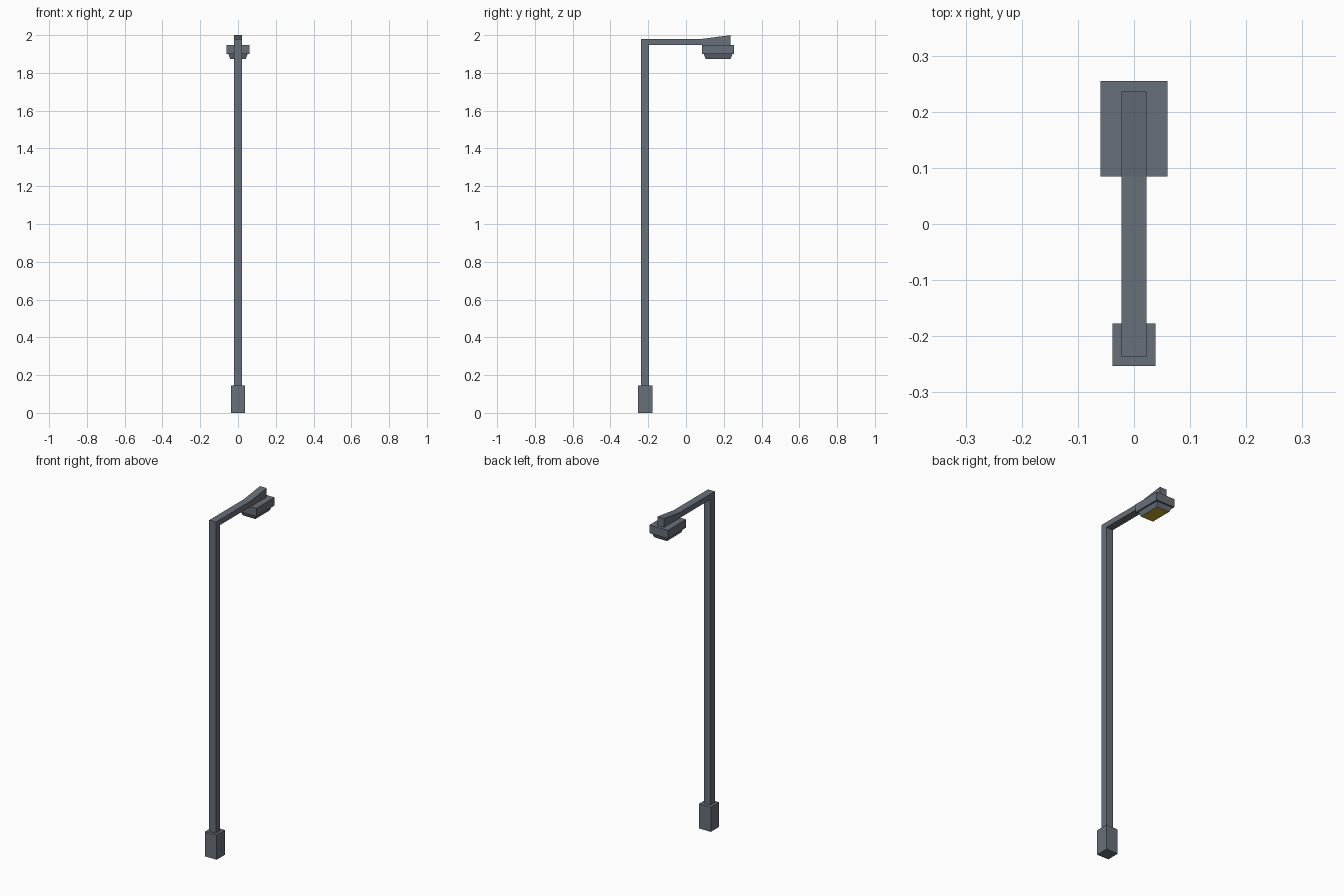
import bpy, bmesh

if "Cube" in bpy.data.objects:
    bpy.data.objects.remove(bpy.data.objects["Cube"])


def material(name, rgb):
    m = bpy.data.materials.new(name)
    m.diffuse_color = (*rgb, 1)
    m.use_nodes = True
    m.node_tree.nodes["Principled BSDF"].inputs["Base Color"].default_value = m.diffuse_color
    return m


GREY = material("steel grey", (0.135, 0.16, 0.19))
YELLOW = material("lamp yellow", (0.52, 0.40, 0.03))


def finish(name, bm, mats):
    bmesh.ops.recalc_face_normals(bm, faces=bm.faces)
    me = bpy.data.meshes.new(name)
    bm.to_mesh(me)
    bm.free()
    for m in mats:
        me.materials.append(m)
    ob = bpy.data.objects.new(name, me)
    bpy.context.collection.objects.link(ob)
    return ob


def block(name, cy, half_x, half_y, z0, z1, taper=(0, 0), glow=False):
    """Box whose bottom is pulled in by taper; glow colours the underside."""
    bm = bmesh.new()
    bmesh.ops.create_cube(bm, size=2)
    for v in bm.verts:
        low = v.co.z < 0
        hx = half_x - taper[0] * low
        hy = half_y - taper[1] * low
        v.co = (v.co.x * hx, cy + v.co.y * hy, z0 if low else z1)
    bm.normal_update()
    if glow:
        for f in bm.faces:
            f.material_index = int(f.normal.z < -0.9)
    return finish(name, bm, [GREY, YELLOW] if glow else [GREY])


# Footing
block("base", -0.215, 0.038, 0.038, 0.0, 0.146)

# Pole and arm: one side profile extruded across x
profile = [(-0.237, 0.146), (-0.197, 0.146), (-0.197, 1.948), (0.236, 1.948),
           (0.236, 2.0), (0.085, 1.98), (-0.237, 1.98)]
bm = bmesh.new()
side = bm.faces.new([bm.verts.new((-0.022, y, z)) for y, z in profile])
ext = bmesh.ops.extrude_face_region(bm, geom=[side], use_keep_orig=True)
for g in ext["geom"]:
    if isinstance(g, bmesh.types.BMVert):
        g.co.x = 0.022
finish("pole_and_arm", bm, [GREY])

# Lamp housing and tapered lens with a yellow underside
block("lamp_housing", 0.17, 0.06, 0.085, 1.90, 1.948)
block("lamp_lens", 0.17, 0.051, 0.076, 1.873, 1.90, taper=(0.01, 0.01), glow=True)
